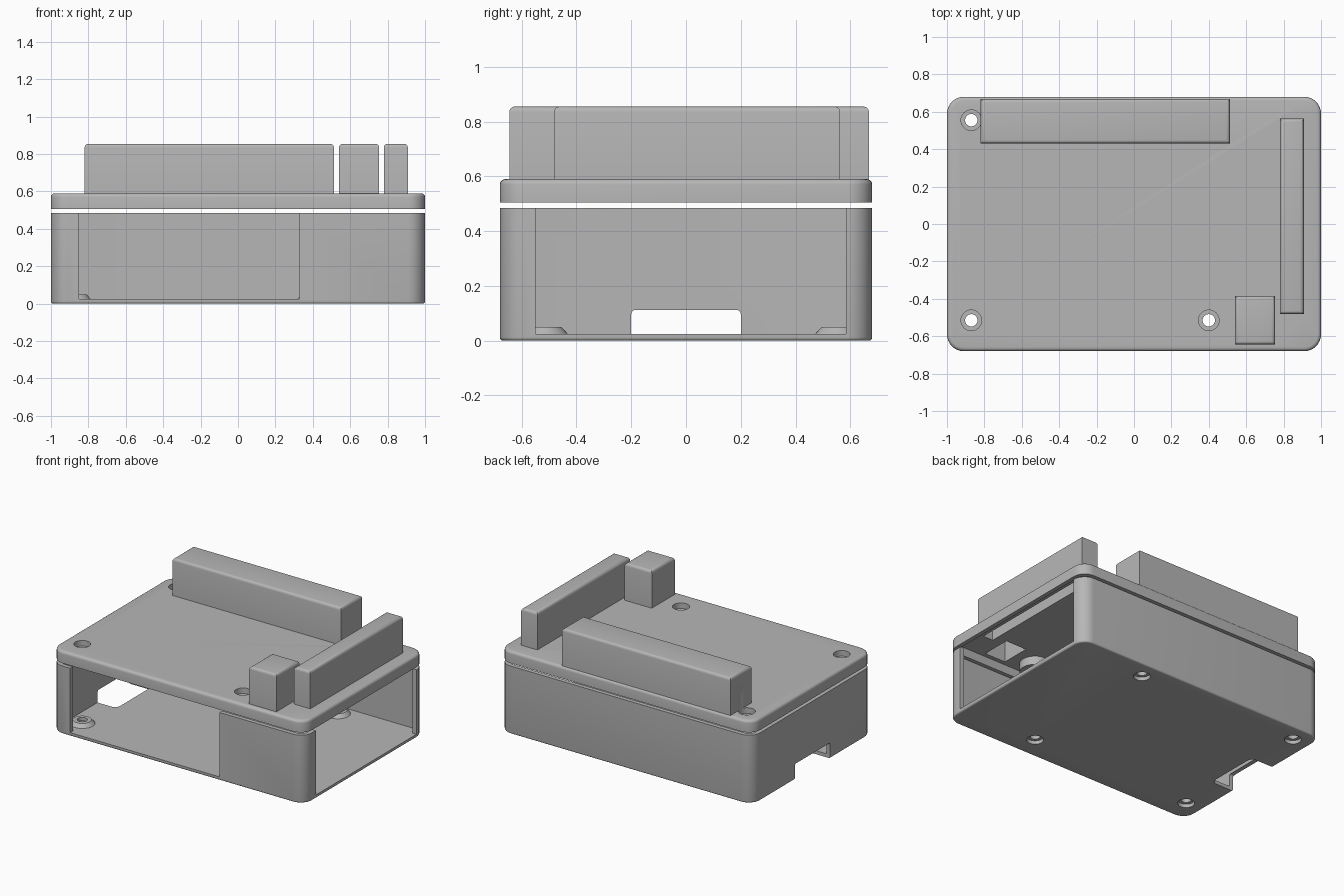
import bpy
import bmesh
from mathutils import Matrix

cube = bpy.data.objects.get("Cube")
if cube:
    bpy.data.objects.remove(cube, do_unlink=True)

grey = bpy.data.materials.new("plain_grey")
grey.use_nodes = True
GREY = (0.47, 0.47, 0.47, 1)
grey.diffuse_color = GREY
grey.node_tree.nodes["Principled BSDF"].inputs["Base Color"].default_value = GREY


def finish(name, bm):
    bmesh.ops.recalc_face_normals(bm, faces=bm.faces)
    mesh = bpy.data.meshes.new(name)
    bm.to_mesh(mesh)
    bm.free()
    mesh.materials.append(grey)
    obj = bpy.data.objects.new(name, mesh)
    bpy.context.collection.objects.link(obj)
    return obj


def slab(name, xs, ys, zs, corner=0, top=0, bottom=0):
    """Box with optional rounded vertical corners and rounded rims."""
    bm = bmesh.new()
    bmesh.ops.create_cube(bm, size=1)
    for v in bm.verts:
        v.co = [r[0] if c < 0 else r[1] for c, r in zip(v.co, (xs, ys, zs))]
    if corner:
        upright = [e for e in bm.edges if abs(e.verts[0].co.z - e.verts[1].co.z) > 1e-4]
        bmesh.ops.bevel(bm, geom=upright, offset=corner, segments=8,
                        profile=0.5, affect='EDGES')
    for z, radius in ((zs[0], bottom), (zs[1], top)):
        if radius:
            rim = [e for e in bm.edges if all(abs(v.co.z - z) < 1e-4 for v in e.verts)]
            bmesh.ops.bevel(bm, geom=rim, offset=radius, segments=4,
                            profile=0.5, affect='EDGES')
    return finish(name, bm)


def cone(name, x, y, z0, z1, r0, r1):
    bm = bmesh.new()
    bmesh.ops.create_cone(bm, cap_ends=True, segments=32, radius1=r0, radius2=r1,
                          depth=z1 - z0,
                          matrix=Matrix.Translation((x, y, (z0 + z1) / 2)))
    return finish(name, bm)


def combine(target, tool, operation):
    """Apply one boolean and discard its helper."""
    tool.hide_render = True
    mod = target.modifiers.new("combine", 'BOOLEAN')
    mod.operation = operation
    mod.solver = 'EXACT'
    mod.object = tool
    bpy.context.view_layer.objects.active = target
    bpy.ops.object.modifier_apply(modifier=mod.name)
    bpy.data.objects.remove(tool, do_unlink=True)


def cut(target, tool):
    combine(target, tool, 'DIFFERENCE')


def join(target, tool):
    combine(target, tool, 'UNION')


# Shared dimensions
HALF_X, HALF_Y, WALL = 1.0, 0.68, 0.03
FLOOR, BASE_TOP = 0.025, 0.485
LID_LOW, LID_CEIL, LID_TOP, BLOCK_TOP = 0.505, 0.566, 0.59, 0.855
OUT_X, OUT_Y = (-HALF_X, HALF_X), (-HALF_Y, HALF_Y)
IN_X, IN_Y = (WALL - HALF_X, HALF_X - WALL), (WALL - HALF_Y, HALF_Y - WALL)
SCREWS = [(x, y) for x in (-0.87, 0.4) for y in (-0.515, 0.555)]
HOLE, HEAD = 0.033, 0.055

# Open tray with rounded corners
base = slab("base_tray", OUT_X, OUT_Y, (0, BASE_TOP), 0.09, bottom=0.012)
cut(base, slab("tray_cavity", IN_X, IN_Y, (FLOOR, 0.7), 0.06))

# Front opening, side opening and cable notch
cut(base, slab("front_opening", (-0.85, 0.33), (-0.8, -0.6), (FLOOR, 0.7)))
cut(base, slab("side_opening", (0.92, 1.1), (-0.55, 0.585), (FLOOR, 0.7)))
cut(base, slab("cable_notch", (-1.2, -0.82), (-0.2, 0.2), (-0.1, 0.112), 0.04, top=0.015))

# Screw bosses with recessed heads underneath
for x, y in SCREWS:
    join(base, cone("boss", x, y, 0.012, 0.05, 0.095, 0.06))
for x, y in SCREWS:
    cut(base, cone("screw_hole", x, y, -0.1, 0.2, HOLE, HOLE))
    cut(base, cone("screw_recess", x, y, -0.1, 0.025, HEAD, HEAD))

# Lid plate and the hollow covers standing on it
lid = slab("lid", OUT_X, OUT_Y, (LID_LOW, LID_TOP), 0.09, top=0.02)
COVERS = {
    "long_cover": ((-0.82, 0.513), (0.43, 0.668)),
    "thin_cover": ((0.78, 0.908), (-0.482, 0.563)),
    "small_cover": ((0.54, 0.755), (-0.645, -0.385)),
}
for name, (xs, ys) in COVERS.items():
    join(lid, slab(name, xs, ys, (0.575, BLOCK_TOP), top=0.02))
cut(lid, slab("lid_cavity", IN_X, IN_Y, (0.4, LID_CEIL), 0.06))
for name, (xs, ys) in COVERS.items():
    inner = [(r[0] + 0.025, r[1] - 0.025) for r in (xs, ys)]
    cut(lid, slab(name + "_cavity", inner[0], inner[1], (0.53, BLOCK_TOP - 0.025)))

# Lid screw bosses and holes, where no cover stands above
open_screws = [(x, y) for x, y in SCREWS if x < 0 or y < 0]
for x, y in open_screws:
    join(lid, cone("lid_boss", x, y, LID_LOW, 0.576, 0.1, 0.1))
for x, y in open_screws:
    cut(lid, cone("lid_hole", x, y, 0.4, 0.7, HOLE, HOLE))
    cut(lid, cone("lid_recess", x, y, 0.55, 0.7, HEAD, HEAD))

# Smooth the rounded edges, keep the flat faces crisp
for obj in (base, lid):
    bpy.ops.object.select_all(action='DESELECT')
    obj.select_set(True)
    bpy.context.view_layer.objects.active = obj
    bpy.ops.object.shade_smooth_by_angle(angle=0.6)
